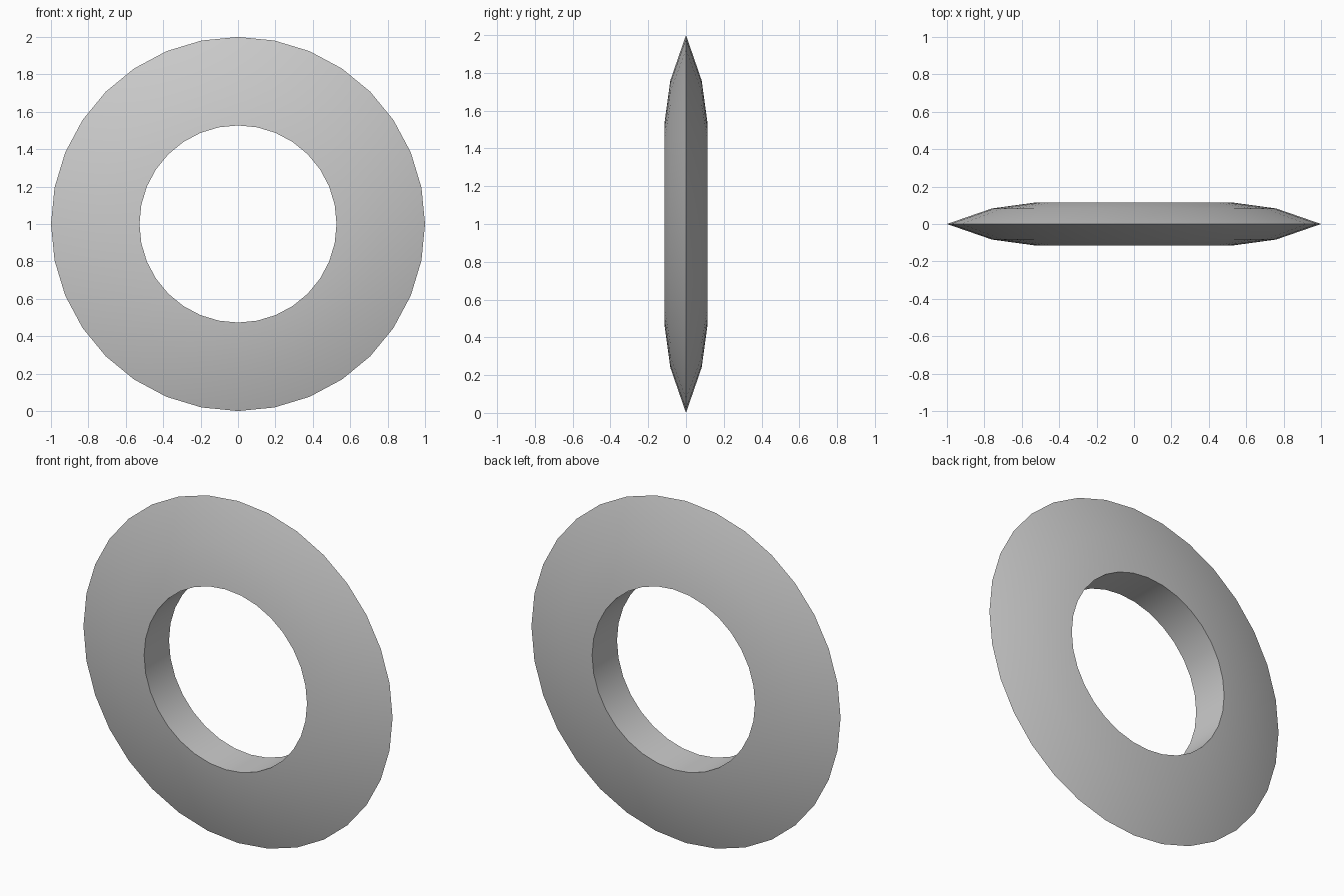
import bpy, bmesh
from math import sin, cos, pi, radians

if "Cube" in bpy.data.objects:
    bpy.data.objects.remove(bpy.data.objects["Cube"])

SIDES = 32
# Closed ring cross-section: (radius, y)
PROFILE = [(1.0, 0.0), (0.76, 0.083), (0.527, 0.115),
           (0.527, -0.115), (0.76, -0.083)]

# Sharp-rimmed ring, revolved around the y axis
bm = bmesh.new()
rings = []
for i in range(SIDES):
    a = 2 * pi * i / SIDES
    rings.append([bm.verts.new((r * cos(a), y, 1 + r * sin(a))) for r, y in PROFILE])

n = len(PROFILE)
for i in range(SIDES):
    cur, nxt = rings[i], rings[(i + 1) % SIDES]
    for j in range(n):
        k = (j + 1) % n
        bm.faces.new((cur[j], cur[k], nxt[k], nxt[j]))
bmesh.ops.recalc_face_normals(bm, faces=bm.faces)

mesh = bpy.data.meshes.new("throwing_ring")
bm.to_mesh(mesh)
bm.free()
ring = bpy.data.objects.new("throwing_ring", mesh)
bpy.context.collection.objects.link(ring)

# Smooth faces, crisp rim and hole edges
bpy.context.view_layer.objects.active = ring
ring.select_set(True)
bpy.ops.object.shade_smooth_by_angle(angle=radians(30))
